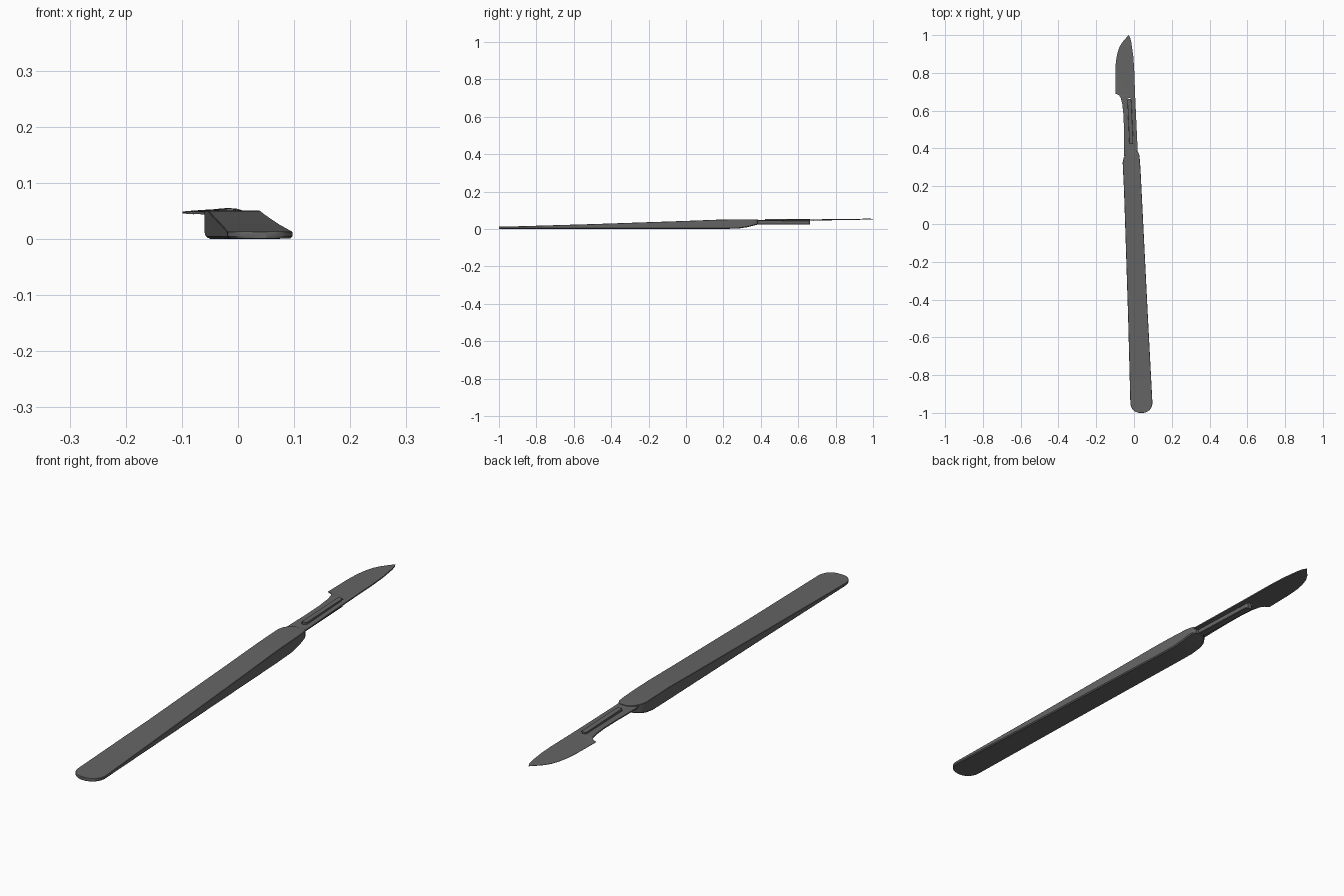
import bpy, bmesh, math

if "Cube" in bpy.data.objects:
    bpy.data.objects.remove(bpy.data.objects["Cube"])

steel = bpy.data.materials.new("dark_steel")
steel.diffuse_color = (0.13, 0.13, 0.13, 1)
steel.use_nodes = True
steel.node_tree.nodes["Principled BSDF"].inputs["Base Color"].default_value = steel.diffuse_color


def finish(ob):
    ob.data.materials.append(steel)
    bpy.ops.object.select_all(action='DESELECT')
    ob.select_set(True)
    bpy.context.view_layer.objects.active = ob
    bpy.ops.object.shade_smooth_by_angle(angle=math.radians(25))


def loft(name, stations, low, top):
    """Skin sections (y, x_left, x_right, z_bottom, z_top) with bottom and top bevels."""
    bm = bmesh.new()
    rings = []
    for y, xl, xr, z0, z1 in stations:
        b, t = (min(v, (z1 - z0) * 0.3, (xr - xl) * 0.3) for v in (low, top))
        section = [(xl + b, z0), (xr - b, z0), (xr, z0 + b), (xr, z1 - t),
                   (xr - t, z1), (xl + t, z1), (xl, z1 - t), (xl, z0 + b)]
        rings.append([bm.verts.new((x, y, z)) for x, z in section])
    for a, b in zip(rings, rings[1:]):
        for i in range(8):
            j = (i + 1) % 8
            bm.faces.new((a[i], a[j], b[j], b[i]))
    bm.faces.new(rings[0])
    bm.faces.new(rings[-1])
    bmesh.ops.recalc_face_normals(bm, faces=bm.faces)
    me = bpy.data.meshes.new(name)
    bm.to_mesh(me)
    bm.free()
    ob = bpy.data.objects.new(name, me)
    bpy.context.collection.objects.link(ob)
    finish(ob)
    return ob


# Handle: rounded thin butt, swelling toward a rounded, undercut nose
butt = [(-1.0, 0.026, 0.052, 0.001, 0.012)]
for k in range(1, 9):
    a = math.radians(90 * k / 8)
    w = 0.0585 * math.sin(a) ** 0.8
    butt.append((-0.945 - 0.055 * math.cos(a), 0.039 - w, 0.039 + w, 0.001, 0.013))
loft("handle", butt + [
    (-0.5, -0.031, 0.074, 0.0, 0.026),
    (0.0, -0.047, 0.049, 0.0, 0.043),
    (0.18, -0.053, 0.040, 0.0, 0.050),
    (0.28, -0.058, 0.035, 0.002, 0.051),
    (0.325, -0.060, 0.032, 0.009, 0.051),
    (0.35, -0.055, 0.030, 0.015, 0.051),
    (0.37, -0.043, 0.027, 0.020, 0.0505),
    (0.380, -0.032, 0.022, 0.023, 0.050),
    (0.386, -0.020, 0.014, 0.025, 0.049)], 0.004, 0.0012)


# Tang under the blade, and the rail that rises through the blade slot
def slot_x(y):
    return -0.014 - 0.045 * (y - 0.42)


def bar(name, y0, y1, half, z0, z1):
    rows = [(y0, 0.6), (y0 + 0.008, 1), (y1 - 0.008, 1), (y1, 0.6)]
    loft(name, [(y, slot_x(y) - half * s, slot_x(y) + half * s, z0, z1)
                for y, s in rows], 0.002, 0.001)


bar("tang", 0.34, 0.662, 0.014, 0.025, 0.044)
bar("slot_rail", 0.423, 0.662, 0.0105, 0.040, 0.054)

# Blade: flat outline with a slot, thinned along the cutting edge
outline = [(-0.052, 0.36), (0.021, 0.36), (0.018, 0.42), (0.006, 0.68), (0.001, 0.82),
           (-0.004, 0.89), (-0.014, 0.96), (-0.021, 0.988), (-0.028, 1.0),
           (-0.042, 0.985), (-0.062, 0.962), (-0.078, 0.935), (-0.089, 0.90),
           (-0.096, 0.86), (-0.099, 0.81), (-0.099, 0.69), (-0.080, 0.683),
           (-0.070, 0.668), (-0.062, 0.635), (-0.056, 0.58), (-0.053, 0.50)]
slot = []
for k in range(12):
    a = 2 * math.pi * (k + 0.5) / 12
    y = (0.655 if math.sin(a) > 0 else 0.43) + 0.012 * math.sin(a)
    slot.append((slot_x(y) + 0.013 * math.cos(a), y))

cu = bpy.data.curves.new("blade", 'CURVE')
cu.dimensions = '2D'
cu.fill_mode = 'BOTH'
cu.extrude = 0.0025
for pts in (outline, slot):
    sp = cu.splines.new('POLY')
    sp.points.add(len(pts) - 1)
    for p, (x, y) in zip(sp.points, pts):
        p.co = (x, y, 0, 1)
    sp.use_cyclic_u = True
blade = bpy.data.objects.new("blade", cu)
bpy.context.collection.objects.link(blade)
bpy.ops.object.select_all(action='DESELECT')
blade.select_set(True)
bpy.context.view_layer.objects.active = blade
bpy.ops.object.convert(target='MESH')
blade = bpy.context.view_layer.objects.active
for v in blade.data.vertices:
    x, y = v.co.x, v.co.y
    cutting = y > 0.685 and x < -0.025
    v.co.z = (v.co.z * (0.25 if cutting else 1) + 0.049 + 0.03 * min(x, 0)
              + 0.014 * (y - 0.7))
bm = bmesh.new()
bm.from_mesh(blade.data)
bmesh.ops.remove_doubles(bm, verts=bm.verts, dist=0.0002)
bmesh.ops.recalc_face_normals(bm, faces=bm.faces)
bm.to_mesh(blade.data)
bm.free()
finish(blade)
